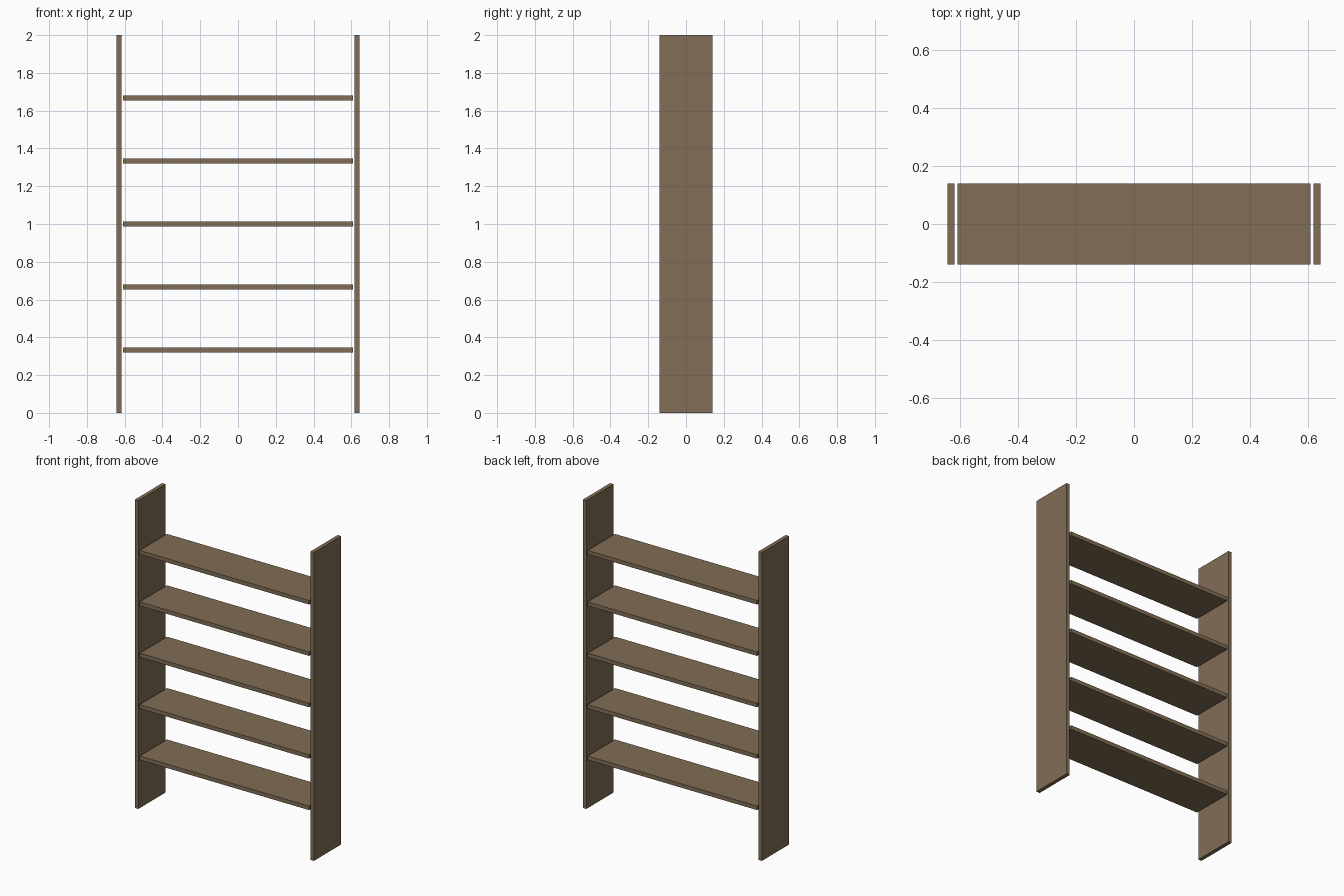
import bpy

if "Cube" in bpy.data.objects:
    bpy.data.objects.remove(bpy.data.objects["Cube"])

SIDE_X, SIDE_T = 0.63, 0.025      # side panel centre and thickness
SHELF_W, SHELF_T = 1.215, 0.026   # shelf length and thickness
DEPTH, HEIGHT, SHELVES = 0.28, 2.0, 5

wood = bpy.data.materials.new("brown_wood")
wood.diffuse_color = (0.22, 0.155, 0.093, 1)
wood.use_nodes = True
wood.node_tree.nodes["Principled BSDF"].inputs["Base Color"].default_value = wood.diffuse_color


def board(name, size, location):
    bpy.ops.mesh.primitive_cube_add(size=1, location=location)
    obj = bpy.context.object
    obj.name = name
    obj.scale = size
    bpy.ops.object.transform_apply(location=False, rotation=False, scale=True)
    obj.data.materials.append(wood)
    return obj


# Upright side panels
for name, sign in (("left_side_panel", -1), ("right_side_panel", 1)):
    board(name, (SIDE_T, DEPTH, HEIGHT), (sign * SIDE_X, 0, HEIGHT / 2))

# Evenly spaced shelves, with a small gap to the side panels
for i in range(1, SHELVES + 1):
    z = HEIGHT * i / (SHELVES + 1)
    board(f"shelf_{i}", (SHELF_W, DEPTH, SHELF_T), (0, 0, z))
